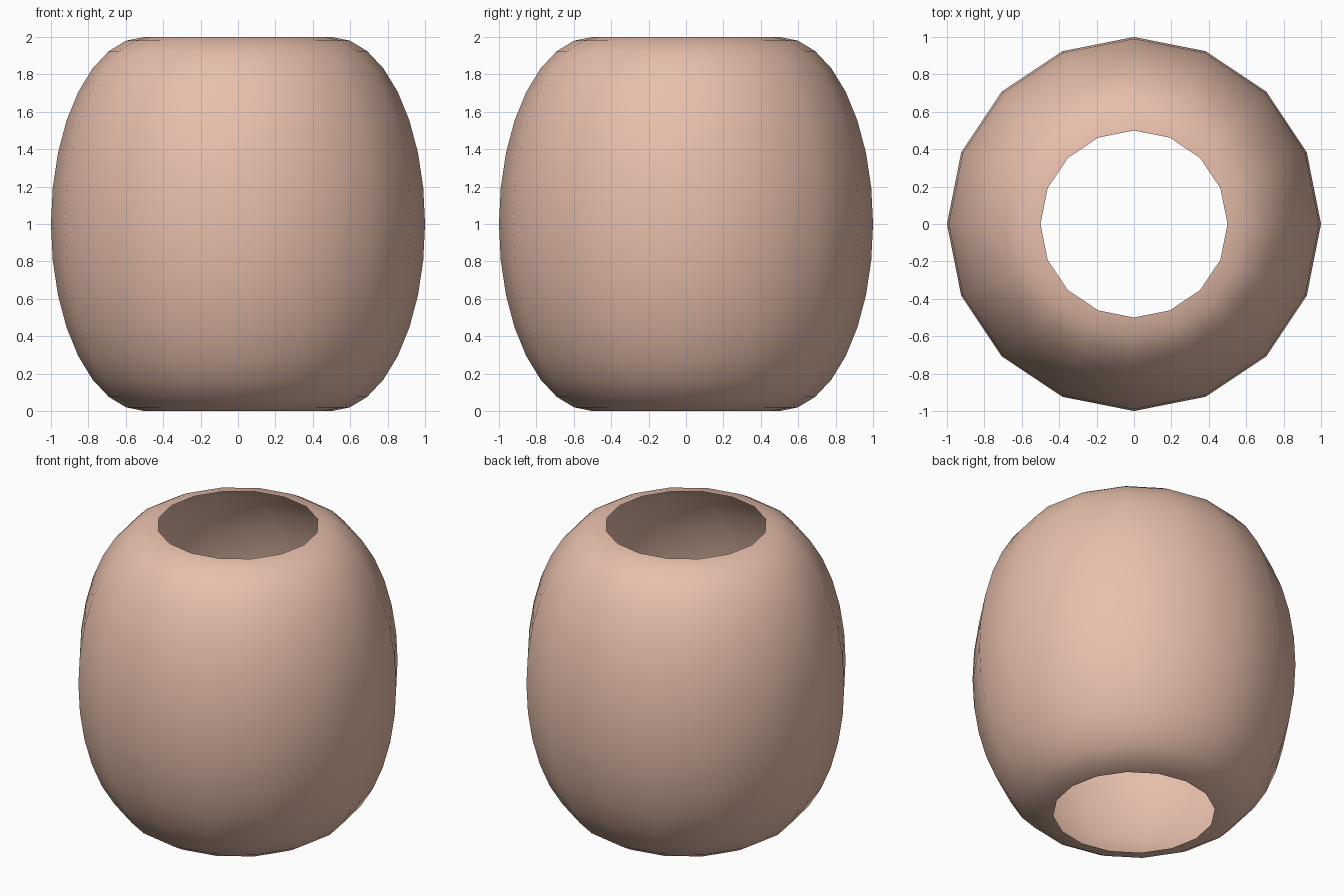
import bpy, bmesh
from math import sin, cos, pi, tau

if "Cube" in bpy.data.objects:
    bpy.data.objects.remove(bpy.data.objects["Cube"])

SIDES, STEPS = 16, 16

# Half-ellipse profile, bulging outwards between the two open rims
bm = bmesh.new()
profile = []
for i in range(STEPS + 1):
    t = -pi / 2 + pi * i / STEPS
    profile.append(bm.verts.new((0.5 + 0.5 * cos(t), 0, 1 + sin(t))))
edges = [bm.edges.new(pair) for pair in zip(profile, profile[1:])]

# Revolve into a 16-sided open barrel shell
bmesh.ops.spin(bm, geom=profile + edges, cent=(0, 0, 0), axis=(0, 0, 1),
               angle=tau, steps=SIDES, use_duplicate=False)
bmesh.ops.remove_doubles(bm, verts=bm.verts, dist=1e-4)
bmesh.ops.recalc_face_normals(bm, faces=bm.faces)

# Make sure the shell faces outwards
bm.normal_update()
if sum(f.normal.dot(f.calc_center_median().xy.to_3d()) for f in bm.faces) < 0:
    bmesh.ops.reverse_faces(bm, faces=bm.faces)
for f in bm.faces:
    f.smooth = True

mesh = bpy.data.meshes.new("barrel_shell")
bm.to_mesh(mesh)
bm.free()
shell = bpy.data.objects.new("barrel_shell", mesh)
bpy.context.collection.objects.link(shell)

# Warm clay colour
clay = bpy.data.materials.new("clay")
clay.diffuse_color = (0.8, 0.52, 0.41, 1)
clay.use_nodes = True
clay.node_tree.nodes["Principled BSDF"].inputs["Base Color"].default_value = clay.diffuse_color
mesh.materials.append(clay)
